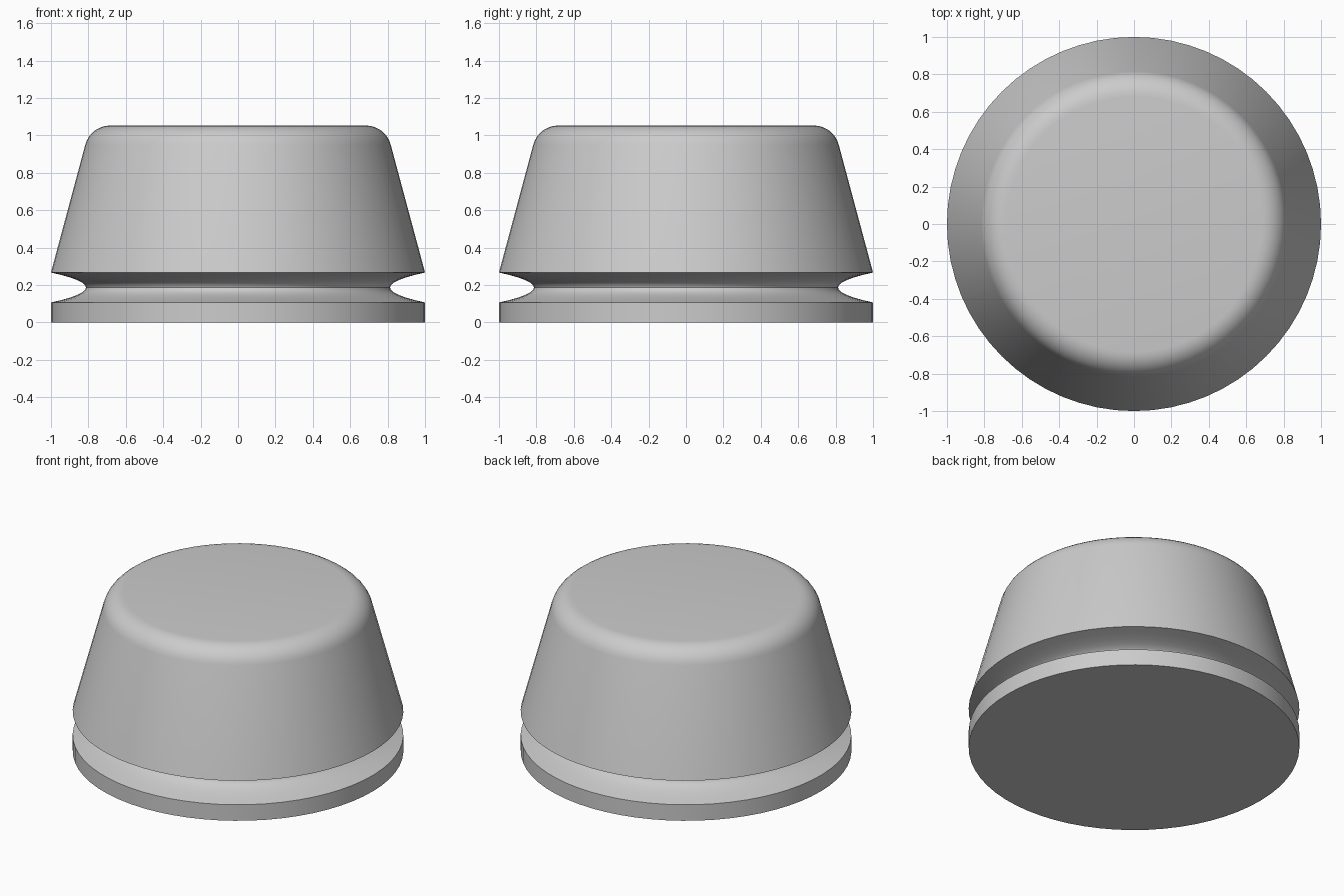
import bpy, bmesh, math

if "Cube" in bpy.data.objects:
    bpy.data.objects.remove(bpy.data.objects["Cube"])

SEGMENTS = 64

# Half profile: base disc, parabolic groove, tapered wall, rounded rim, flat top
profile = [(1.0, 0.0)]
for i in range(13):
    t = -1 + i / 6
    profile.append((0.813 + 0.187 * t * t, 0.187 + 0.08 * t))
for i in range(8):
    a = math.radians(15 + 75 * i / 7)
    profile.append((0.684 + 0.137 * math.cos(a), 0.916 + 0.137 * math.sin(a)))


def lathe(name, points, segments):
    bm = bmesh.new()
    rings = []
    for r, z in points:
        rings.append([bm.verts.new((r * math.cos(2 * math.pi * k / segments),
                                    r * math.sin(2 * math.pi * k / segments), z))
                      for k in range(segments)])
    for low, high in zip(rings, rings[1:]):
        for k in range(segments):
            n = (k + 1) % segments
            bm.faces.new((low[k], low[n], high[n], high[k]))
    bm.faces.new(rings[0][::-1])
    bm.faces.new(rings[-1])
    mesh = bpy.data.meshes.new(name)
    bm.to_mesh(mesh)
    bm.free()
    obj = bpy.data.objects.new(name, mesh)
    bpy.context.collection.objects.link(obj)
    return obj


# Grooved bumper foot
foot = lathe("grooved_foot", profile, SEGMENTS)
bpy.context.view_layer.objects.active = foot
foot.select_set(True)
bpy.ops.object.shade_smooth_by_angle(angle=math.radians(30))
